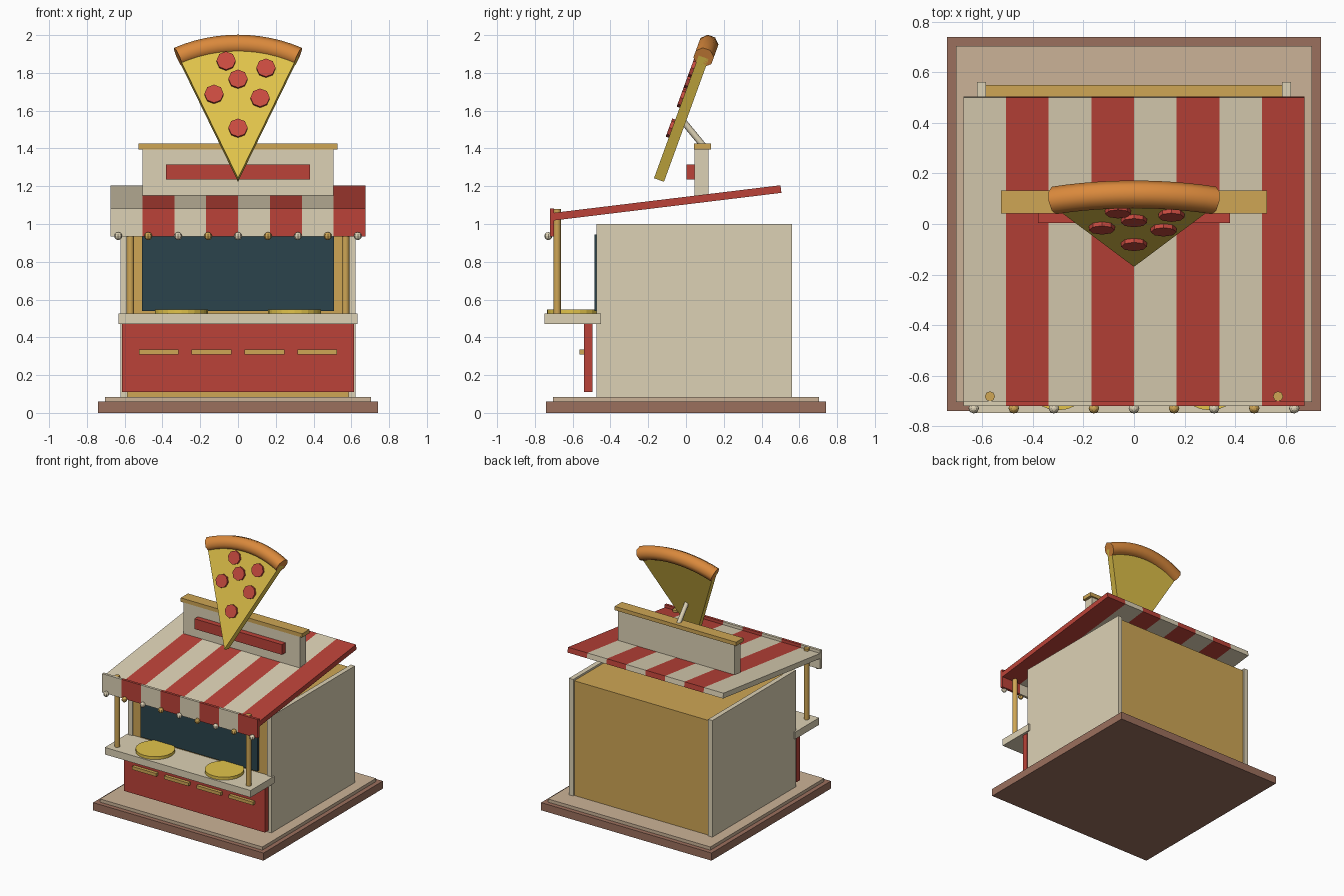
import bpy, bmesh
from math import sin, cos, pi, radians
from mathutils import Matrix, Vector

if "Cube" in bpy.data.objects:
    bpy.data.objects.remove(bpy.data.objects["Cube"])


def mat(name, r, g, b):
    m = bpy.data.materials.new(name)
    m.diffuse_color = (r, g, b, 1)
    m.use_nodes = True
    m.node_tree.nodes["Principled BSDF"].inputs["Base Color"].default_value = m.diffuse_color
    return m


RED = mat("red", .50, .055, .04)
CREAM = mat("cream", .72, .64, .46)
TAN = mat("tan", .62, .38, .09)
BROWN = mat("brown", .33, .16, .11)
SAND = mat("sand", .60, .45, .31)
DARK = mat("dark_glass", .024, .056, .072)
CHEESE = mat("cheese", .76, .55, .07)
CRUST = mat("crust", .70, .25, .045)
PEPPER = mat("pepperoni", .58, .07, .05)


def finish(name, bm, material, matrix=None, smooth=False):
    bmesh.ops.recalc_face_normals(bm, faces=bm.faces)
    me = bpy.data.meshes.new(name)
    bm.to_mesh(me)
    bm.free()
    me.materials.append(material)
    ob = bpy.data.objects.new(name, me)
    bpy.context.collection.objects.link(ob)
    if matrix:
        ob.matrix_world = matrix
    if smooth:
        bpy.context.view_layer.objects.active = ob
        ob.select_set(True)
        bpy.ops.object.shade_smooth_by_angle(angle=radians(50))
        ob.select_set(False)
    return ob


def box(name, x0, x1, y0, y1, z0, z1, material):
    bm = bmesh.new()
    m = Matrix.Translation(((x0 + x1) / 2, (y0 + y1) / 2, (z0 + z1) / 2)) \
        @ Matrix.Diagonal((x1 - x0, y1 - y0, z1 - z0, 1))
    bmesh.ops.create_cube(bm, size=1, matrix=m)
    return finish(name, bm, material)


def rod(name, a, b, r, n, material, matrix=None, smooth=False):
    """Capped cylinder from point a to point b."""
    a, b = Vector(a), Vector(b)
    d = b - a
    m = Matrix.Translation((a + b) / 2) @ d.to_track_quat('Z', 'Y').to_matrix().to_4x4()
    bm = bmesh.new()
    bmesh.ops.create_cone(bm, cap_ends=True, segments=n, radius1=r, radius2=r,
                          depth=d.length, matrix=m)
    return finish(name, bm, material, matrix, smooth)


def prism(name, pts, offset, material, matrix=None):
    """Extrude a closed outline along an offset vector."""
    bm = bmesh.new()
    f = bm.faces.new([bm.verts.new(p) for p in pts])
    g = bmesh.ops.extrude_face_region(bm, geom=[f])
    bmesh.ops.translate(bm, vec=offset,
                        verts=[v for v in g["geom"] if isinstance(v, bmesh.types.BMVert)])
    return finish(name, bm, material, matrix)


# base slabs
box("base", -.74, .74, -.74, .74, 0, .06, BROWN)
box("floor_slab", -.705, .705, -.705, .705, .06, .085, SAND)

# stall body
box("body_core", -.588, .588, -.465, .55, .085, .985, TAN)
for s, side in ((-1, "left"), (1, "right")):
    xs = sorted((s * .585, s * .622))
    box(side + "_wall", *xs, -.475, .562, .085, 1.0, CREAM)
box("window", -.507, .507, -.485, -.46, .54, .945, DARK)

# counter and its front panel
box("counter", -.633, .633, -.748, -.45, .47, .525, CREAM)
box("front_panel", -.613, .613, -.54, -.495, .11, .47, RED)
for i in range(4):
    x = -.42 + .28 * i
    box(f"panel_trim_{i}", x - .105, x + .105, -.565, -.535, .31, .335, TAN)

# pizzas on the counter, posts
for s, side in ((-1, "left"), (1, "right")):
    rod(side + "_counter_pizza", (s * .3, -.597, .525), (s * .3, -.597, .548), .14, 24, CHEESE)
    rod(side + "_post", (s * .57, -.682, .525), (s * .57, -.682, 1.08), .02, 8, TAN, smooth=True)

# striped awning with hanging valance
W = 1.35 / 8
for i in range(8):
    x = -.675 + W * i
    m = RED if i % 2 else CREAM
    prof = [(x, -.705, 1.018), (x, .505, 1.165), (x, .5, 1.205), (x, -.71, 1.058)]
    prism(f"awning_stripe_{i}", prof, (W, 0, 0), m)
    box(f"valance_{i}", x, x + W, -.72, -.7, .935, 1.082, m)

# bulbs along the valance
for i in range(9):
    bm = bmesh.new()
    bmesh.ops.create_uvsphere(bm, u_segments=8, v_segments=6, radius=.021,
                              matrix=Matrix.Translation((-.634 + .1585 * i, -.729, .936)))
    finish(f"bulb_{i}", bm, TAN if i % 2 else CREAM)

# rooftop sign
box("sign_board", -.505, .505, .045, .12, 1.14, 1.4, CREAM)
box("sign_cap", -.527, .527, .042, .132, 1.395, 1.425, TAN)
box("sign_strip", -.38, .38, .003, .048, 1.235, 1.315, RED)
rod("slice_strut", (0, -.02, 1.55), (0, .095, 1.41), .017, 8, CREAM, smooth=True)

# leaning pizza slice: local x across, y tip to crust, z out of the front face
LEAN = Matrix.Translation((0, -.143, 1.233)) @ Matrix.Rotation(radians(70), 4, 'X')
HALF, R, N = radians(24.6), .76, 12
angles = [-HALF + 2 * HALF * i / N for i in range(N + 1)]
prism("slice", [(0, 0, -.028)] + [(R * sin(a), R * cos(a), -.028) for a in angles],
      (0, 0, .056), CHEESE, LEAN)

# crust tube swept along the arc
bm = bmesh.new()
rings = []
for a in angles:
    ring = []
    for k in range(8):
        t = 2 * pi * (k + .5) / 8
        rr = R + .055 * cos(t)
        ring.append(bm.verts.new((rr * sin(a), rr * cos(a), .055 * sin(t))))
    rings.append(ring)
for p, q in zip(rings, rings[1:]):
    for k in range(8):
        j = (k + 1) % 8
        bm.faces.new((p[k], p[j], q[j], q[k]))
bm.faces.new(rings[0])
bm.faces.new(rings[-1])
finish("crust", bm, CRUST, LEAN, smooth=True)

# pepperoni discs
spots = [(-.063, .657), (.148, .617), (0, .555), (-.127, .47), (.117, .448), (0, .279)]
for i, (u, v) in enumerate(spots):
    rod(f"pepperoni_{i}", (u, v, .02), (u, v, .045), .051, 8, PEPPER, LEAN)
